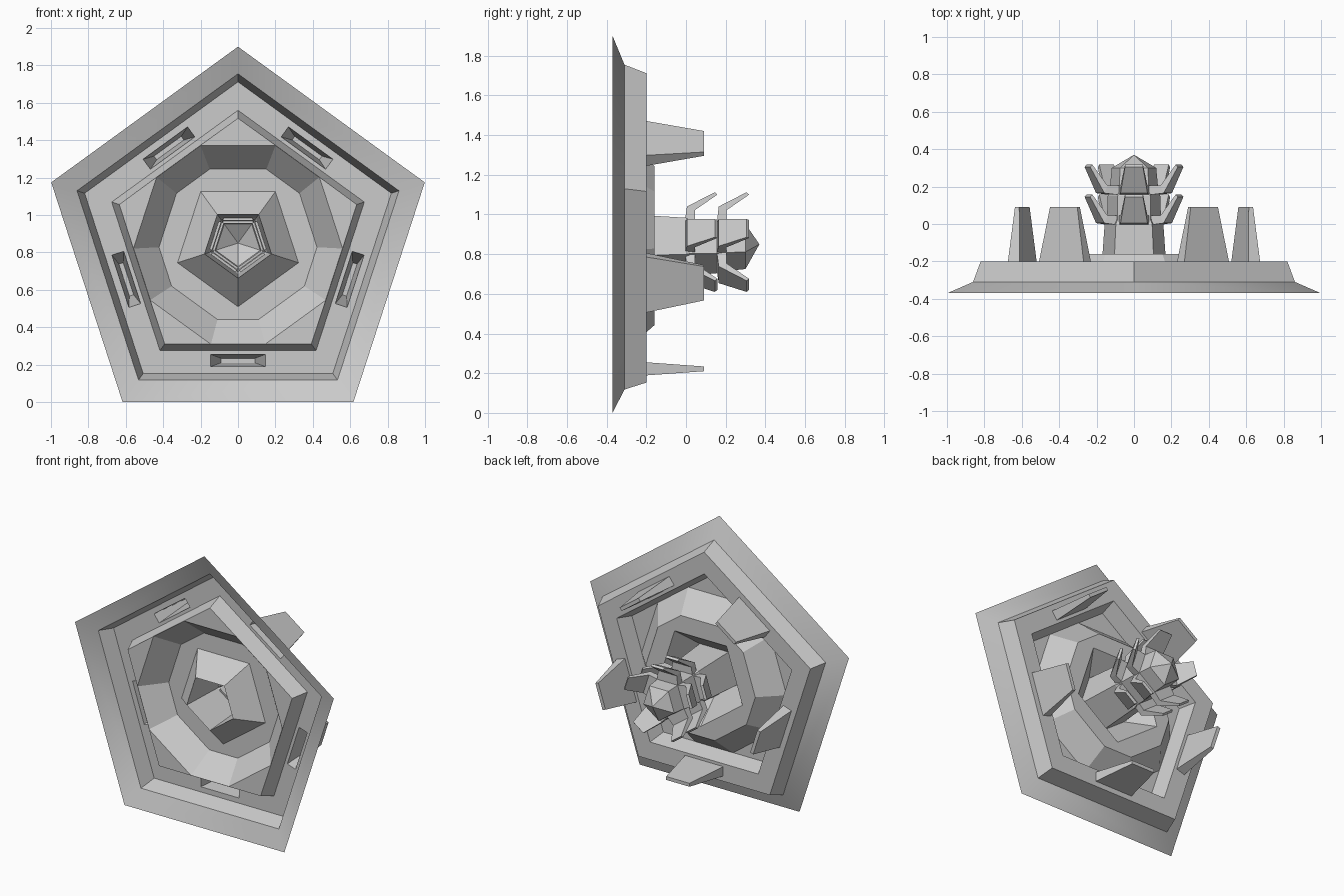
import bpy
import bmesh
from math import cos, sin, radians, pi
from mathutils import Vector

if "Cube" in bpy.data.objects:
    bpy.data.objects.remove(bpy.data.objects["Cube"], do_unlink=True)

CENTRE_Z = 0.85
FLOOR, DECK, RING_TOP = -0.31, -0.2, -0.16
UP, DOWN = 90, 126          # first-vertex angles of the two pentagon directions

stone = bpy.data.materials.new("pale grey stone")
stone.use_nodes = True
stone.diffuse_color = (0.6, 0.6, 0.6, 1)
stone.node_tree.nodes["Principled BSDF"].inputs["Base Color"].default_value = (0.6, 0.6, 0.6, 1)


def pentagon(bm, radius, y, start=UP):
    return [bm.verts.new((radius * cos(radians(start + 72 * k)), y,
                          CENTRE_Z + radius * sin(radians(start + 72 * k)))) for k in range(5)]


def decagon(bm, radius, y):
    # Long edges face the pentagon corners, short ones face its sides
    angles = [radians(UP + 72 * k + s) for k in range(5) for s in (-21, 21)]
    return [bm.verts.new((radius * cos(a), y, CENTRE_Z + radius * sin(a))) for a in angles]


def bridge(bm, a, b):
    n = len(a)
    for i in range(n):
        j = (i + 1) % n
        bm.faces.new((a[i], a[j], b[j], b[i]))


def loft(bm, rings):
    for a, b in zip(rings, rings[1:]):
        bridge(bm, a, b)


def place(side_angle, along, out, y):
    # Point beside the axis: "out" towards a side, "along" parallel to it
    a = radians(side_angle)
    return Vector((out * cos(a) - along * sin(a), y, CENTRE_Z + out * sin(a) + along * cos(a)))


def finish(name, bm, smooth=False):
    bmesh.ops.recalc_face_normals(bm, faces=bm.faces)
    if sum(f.normal.y * f.calc_area() for f in bm.faces) < -1e-4:
        bmesh.ops.reverse_faces(bm, faces=bm.faces)
    for f in bm.faces:
        f.smooth = smooth
    mesh = bpy.data.meshes.new(name)
    bm.to_mesh(mesh)
    bm.free()
    mesh.materials.append(stone)
    obj = bpy.data.objects.new(name, mesh)
    bpy.context.collection.objects.link(obj)
    return obj


# Wide sloping brim, softly shaded round its corners
bm = bmesh.new()
loft(bm, [pentagon(bm, 1.05, -0.37), pentagon(bm, 0.905, FLOOR)])
finish("brim", bm, smooth=True)

# Outer wall, deck with hollow wall slabs
bm = bmesh.new()
foot, outer = pentagon(bm, 0.905, FLOOR), pentagon(bm, 0.862, DECK)
inner = pentagon(bm, 0.71, DECK)
bridge(bm, foot, outer)
for k in range(5):
    angle, n = UP + 36 + 72 * k, (k + 1) % 5

    def slab_ring(half_length, half_thick, y):
        spots = ((-half_length, half_thick), (half_length, half_thick),
                 (half_length, -half_thick), (-half_length, -half_thick))
        return [bm.verts.new(place(angle, s, 0.628 + t, y)) for s, t in spots]

    base, tip = slab_ring(0.147, 0.033, DECK), slab_ring(0.09, 0.012, 0.09)
    bridge(bm, [outer[k], outer[n], inner[n], inner[k]], base)
    bridge(bm, base, tip)
    bm.faces.new(tip)
finish("walled_deck", bm)

# Sunken court, ten-sided raised ring and the pit inside it
bm = bmesh.new()
lip, court = pentagon(bm, 0.71, DECK), pentagon(bm, 0.667, FLOOR)
ring_foot, ring_top = decagon(bm, 0.56, FLOOR), decagon(bm, 0.423, RING_TOP)
pit_lip, pit_floor = pentagon(bm, 0.34, RING_TOP, DOWN), pentagon(bm, 0.188, FLOOR, DOWN)
loft(bm, [lip, court])
loft(bm, [ring_foot, ring_top])
loft(bm, [pit_lip, pit_floor])
for k in range(5):
    n, left, right = (k + 1) % 5, 2 * k, 2 * k + 1
    after = (right + 1) % 10
    bm.faces.new((court[k], ring_foot[right], ring_foot[left]))
    bm.faces.new((court[k], court[n], ring_foot[after], ring_foot[right]))
    bm.faces.new((ring_top[right], ring_top[after], pit_lip[k]))
    bm.faces.new((ring_top[left], ring_top[right], pit_lip[k], pit_lip[k - 1]))
finish("court_and_ring", bm)

# Stepped hollow spire with a pointed cap
bm = bmesh.new()
steps = [(0.188, FLOOR), (0.165, 0.0), (0.152, 0.02), (0.148, 0.15),
         (0.138, 0.17), (0.125, 0.3)]
rings = [pentagon(bm, r, y, DOWN) for r, y in steps]
loft(bm, rings)
peak = bm.verts.new((0, 0.37, CENTRE_Z))
for i in range(5):
    bm.faces.new((rings[-1][i], rings[-1][(i + 1) % 5], peak))
finish("spire", bm)

# Two tiers of upturned eaves, one on each side of the spire
for tier, (y0, root) in enumerate(((0.0, 0.12), (0.16, 0.105))):
    bm = bmesh.new()
    for k in range(5):
        # Sections from root to tip: half width, outer point, inner point
        sections = ((0.08, (root, -0.005), (root, 0.045)),
                    (0.072, (0.19, 0.005), (0.172, 0.045)),
                    (0.048, (0.262, 0.145), (0.25, 0.158)))
        loops = []
        for w, (r1, y1), (r2, y2) in sections:
            corners = ((-w, r1, y1), (w, r1, y1), (w, r2, y2), (-w, r2, y2))
            loops.append([bm.verts.new(place(UP + 72 * k, s, r, y0 + y)) for s, r, y in corners])
        loft(bm, loops)
        bm.faces.new(loops[0])
        bm.faces.new(loops[-1])
    finish(("lower_eaves", "upper_eaves")[tier], bm)
